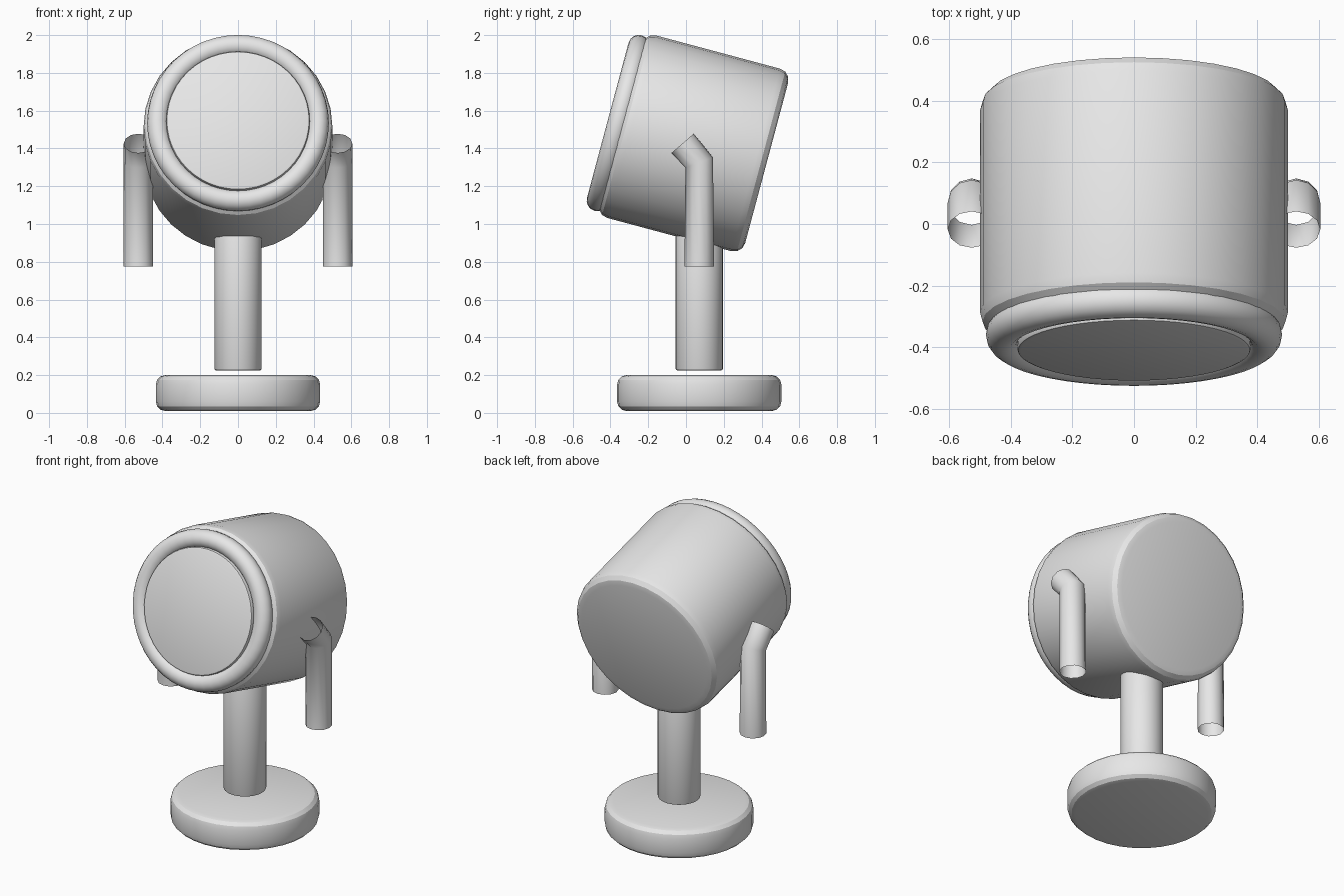
import bpy, math
from mathutils import Matrix, Vector

if "Cube" in bpy.data.objects:
    bpy.data.objects.remove(bpy.data.objects["Cube"])

TILT = math.radians(15)   # drum leans back so its front looks up
AXIS = Vector((0, math.cos(TILT), -math.sin(TILT)))   # drum axis, front to back
UP = Vector((0, math.sin(TILT), math.cos(TILT)))
DRUM_ROT = Matrix((Vector((1, 0, 0)), UP, -AXIS)).transposed().to_euler()  # local z faces front
STAND_Y = 0.07

grey = bpy.data.materials.new("plain grey")
grey.diffuse_color = (0.8, 0.8, 0.8, 1)
grey.use_nodes = True
grey.node_tree.nodes["Principled BSDF"].inputs["Base Color"].default_value = grey.diffuse_color


def finish(obj, name, angle=35):
    obj.name = name
    obj.data.materials.append(grey)
    bpy.ops.object.shade_smooth_by_angle(angle=math.radians(angle))
    return obj


def on_axis(u):
    return UP * 1.389 + AXIS * u


def cylinder(name, radius, depth, loc, rot=(0, 0, 0), bevel=0.01, segments=3, sides=32):
    bpy.ops.mesh.primitive_cylinder_add(vertices=sides, radius=radius, depth=depth,
                                        location=loc, rotation=rot)
    obj = bpy.context.object
    mod = obj.modifiers.new("rounded rim", 'BEVEL')
    mod.width, mod.segments = bevel, segments
    mod.limit_method, mod.angle_limit = 'ANGLE', math.radians(40)
    bpy.ops.object.modifier_apply(modifier=mod.name)
    return finish(obj, name, 29)


# Stand
cylinder("base", 0.435, 0.19, (0, STAND_Y, 0.105), bevel=0.05)
cylinder("post", 0.125, 0.79, (0, STAND_Y, 0.62), bevel=0.008, segments=2)

# Tilted drum, front disc and rim ring
cylinder("drum", 0.5, 0.80, on_axis(-0.33), DRUM_ROT, bevel=0.06)
cylinder("front_disc", 0.38, 0.12, on_axis(-0.74), DRUM_ROT, bevel=0.012, segments=2, sides=48)
bpy.ops.mesh.primitive_torus_add(major_radius=0.425, minor_radius=0.056, major_segments=48,
                                 minor_segments=16, location=on_axis(-0.745), rotation=DRUM_ROT)
finish(bpy.context.object, "rim_ring", 60)

# Open bent pipes on both sides
for side, label in ((-1, "left"), (1, "right")):
    curve = bpy.data.curves.new(label + "_pipe", 'CURVE')
    curve.dimensions = '3D'
    curve.bevel_depth, curve.bevel_resolution = 0.078, 4
    spline = curve.splines.new('POLY')
    path = ((STAND_Y, 0.775), (STAND_Y, 1.325), (-0.018, 1.427))
    spline.points.add(len(path) - 1)
    for point, (y, z) in zip(spline.points, path):
        point.co = (side * 0.527, y, z, 1)
    obj = bpy.data.objects.new(label + "_pipe", curve)
    bpy.context.collection.objects.link(obj)
    bpy.ops.object.select_all(action='DESELECT')
    obj.select_set(True)
    bpy.context.view_layer.objects.active = obj
    bpy.ops.object.convert(target='MESH')
    finish(bpy.context.object, label + "_pipe", 60)
